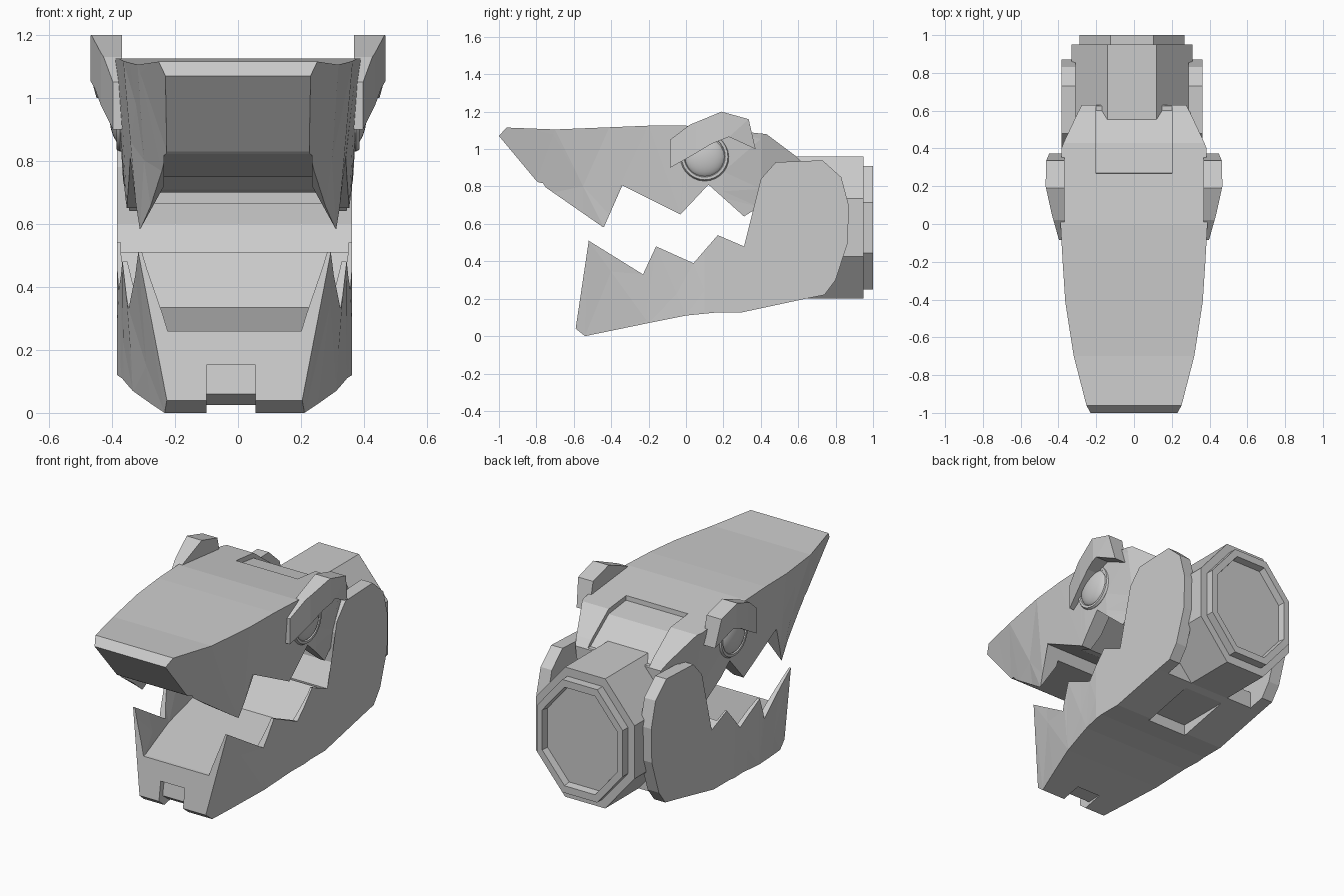
import bpy, bmesh, math

if "Cube" in bpy.data.objects:
    bpy.data.objects.remove(bpy.data.objects["Cube"])


def lerp(table, v):
    """Piecewise linear lookup."""
    if v <= table[0][0]:
        return table[0][1]
    for (a, fa), (b, fb) in zip(table, table[1:]):
        if v <= b:
            return fa + (fb - fa) * (v - a) / (b - a)
    return table[-1][1]


def to_object(name, bm):
    bmesh.ops.recalc_face_normals(bm, faces=bm.faces[:])
    if bm.calc_volume(signed=True) < 0:
        bmesh.ops.reverse_faces(bm, faces=bm.faces[:])
    me = bpy.data.meshes.new(name)
    bm.to_mesh(me)
    bm.free()
    ob = bpy.data.objects.new(name, me)
    bpy.context.collection.objects.link(ob)
    return ob


def prism(name, profile, warp, ys=(), zs=()):
    """Side profile (y, z) extruded along x = -1..1, sliced, then x remapped by warp."""
    bm = bmesh.new()
    left = [bm.verts.new((-1, y, z)) for y, z in profile]
    right = [bm.verts.new((1, y, z)) for y, z in profile]
    bm.faces.new(left)
    bm.faces.new(right[::-1])
    n = len(profile)
    for i in range(n):
        j = (i + 1) % n
        bm.faces.new((left[i], right[i], right[j], left[j]))
    bmesh.ops.triangulate(bm, faces=bm.faces[:])
    cuts = [((0, y, 0), (0, 1, 0)) for y in ys] + [((0, 0, z), (0, 0, 1)) for z in zs]
    for co, no in cuts:
        bmesh.ops.bisect_plane(bm, geom=bm.verts[:] + bm.edges[:] + bm.faces[:],
                               dist=1e-5, plane_co=co, plane_no=no)
    bmesh.ops.triangulate(bm, faces=bm.faces[:])
    for v in bm.verts:
        v.co.x = warp(*v.co)
    return to_object(name, bm)


def volume(me):
    bm = bmesh.new()
    bm.from_mesh(me)
    vol = bm.calc_volume()
    bm.free()
    return vol


def cut(ob, *cutters):
    """Subtract cutters one by one, bake, and delete them; retry with another solver if one fails."""
    for c in cutters:
        c.hide_render = True
        before = volume(ob.data)
        for solver in ('EXACT', 'MANIFOLD', 'FLOAT'):
            m = ob.modifiers.new("cut", 'BOOLEAN')
            m.operation, m.solver, m.object = 'DIFFERENCE', solver, c
            dg = bpy.context.evaluated_depsgraph_get()
            me = bpy.data.meshes.new_from_object(ob.evaluated_get(dg))
            ob.modifiers.clear()
            if before * .2 < volume(me) < before * .99999:
                ob.data = me
                break
        bpy.data.objects.remove(c)


def smooth(ob, angle):
    bpy.ops.object.select_all(action='DESELECT')
    ob.select_set(True)
    bpy.context.view_layer.objects.active = ob
    bpy.ops.object.shade_smooth_by_angle(angle=math.radians(angle))


def box(name, x, y, z):
    prof = [(y[0], z[0]), (y[1], z[0]), (y[1], z[1]), (y[0], z[1])]
    return prism(name, prof, lambda s, *_: x[0] if s < 0 else x[1])


# Upper jaw: tapered snout with toothed sides
UP_W = [(-1, .24), (-.7, .32), (-.4, .365), (0, .388), (.4, .388), (.64, .30)]
UP_T = [(-1, .24), (-.75, .24), (-.44, .09), (.25, .06), (.4, .14), (.64, .14)]


def upper_w(y, z):
    return lerp(UP_W, y) - lerp(UP_T, y) * (1.11 - z)


upper = prism("upper_jaw", [
    (-1, 1.07), (-.96, 1.115), (-.7, 1.105), (-.2, 1.125), (0, 1.125), (.43, 1.08),
    (.59, .96), (.63, .92), (.63, .7), (.39, .69), (.31, .64), (.12, .81), (-.03, .65),
    (-.35, .81), (-.44, .58), (-.8, .83)],
    lambda x, y, z: x * upper_w(y, z), ys=(-.85, -.71, -.55, -.41, -.21, .01, .2, .4, .5))


def palate_w(x, y, z):
    return x * min(.235 + max(0, .72 - z) * .55 + max(0, y + .45) * .07, .33)


palate = prism("palate_cutter", [
    (-.79, .822), (-.35, .745), (-.1, .70), (.12, .82), (.35, .86), (.35, .4), (-.79, .4)],
    palate_w, ys=(-.45,), zs=(.72, .55))
recess = prism("crown_cutter", [(.26, 1.2), (.27, 1.07), (.43, 1.05), (.6, .925), (.8, .925), (.8, 1.2)],
               lambda x, y, z: x * .2)
cut(upper, palate, recess)

# Lower jaw: toothed trough running back into tall cheek plates
OFF = -.011
LOW_W = [(-.59, .208), (-.2, .318), (.1, .373)]


def lower_w(y, z):
    return lerp(LOW_W, y) + .17 * z * max(0, min(1, (.1 - y) / .69))


def trough_w(y, z):
    wall = .06 if y > .34 else max(.012, .05 - max(0, z - .26) * .16)
    return lower_w(y, min(z, .52)) - wall


lower = prism("lower_jaw", [
    (-.54, 0), (-.59, .04), (-.52, .51), (-.23, .33), (-.16, .48), (.04, .39), (.17, .54),
    (.31, .48), (.385, .60), (.385, .78), (.40, .84), (.48, .93), (.73, .94), (.83, .85),
    (.87, .7), (.865, .5), (.80, .3), (.74, .22), (.64, .2), (.29, .125), (.15, .125),
    (0, .11), (-.2, .07)],
    lambda x, y, z: x * lower_w(y, z) + OFF, ys=(-.4, -.21, -.05, .1))
trough = prism("trough_cutter", [
    (-.7, .255), (-.54, .26), (.1, .335), (.42, .72), (.52, .74), (.52, 1.2), (-.7, 1.2)],
    lambda x, y, z: x * trough_w(y, z) + OFF, ys=(-.4, -.2, .1, .33, .35), zs=(.51,))
rear_gap = prism("rear_cutter", [(.5, .3), (.64, .3), (.645, -.2), (1.2, -.2), (1.2, 1.21), (.5, 1.21)],
                 lambda x, y, z: x * .30 + OFF)
belly_slot = box("belly_cutter", (-.14, .12), (.27, .7), (-.2, .19))
chin = prism("chin_cutter", [
    (-.8, -.1), (-.8, .152), (-.54, .152), (-.555, .06), (-.51, .025), (-.42, .03), (-.42, -.1)],
    lambda x, y, z: x * .078 - .022)
cut(lower, trough, rear_gap, belly_slot, chin)


# Neck: stretched octagonal drum with stepped, recessed end
def octagon(bm, y, s):
    pts = [(.13, .38), (.32, .155), (.32, -.155), (.13, -.38)]
    pts += [(-a, -b) for a, b in pts]
    return [bm.verts.new((OFF + a * s, y, .58 + b * s)) for a, b in pts]


bm = bmesh.new()
rings = [octagon(bm, y, s) for y, s in
         [(.45, 1), (.95, 1), (.95, .87), (1.0, .87), (1.0, .76), (.96, .74)]]
for a, b in zip(rings, rings[1:]):
    for i in range(8):
        j = (i + 1) % 8
        bm.faces.new((a[i], a[j], b[j], b[i]))
bm.faces.new(rings[0])
bm.faces.new(rings[-1])
to_object("neck", bm)

# Eyes with rims, and angular brows, on both sides
BROW_W = [(-.085, .397), (.05, .435), (.2, .468), (.34, .465), (.38, .445)]
for side, s in (("left", -1), ("right", 1)):
    bpy.ops.mesh.primitive_uv_sphere_add(segments=24, ring_count=12, radius=1,
                                         location=(s * .365, .1, .96))
    eye = bpy.context.object
    eye.name = "eye_" + side
    eye.scale = (.045, .112, .112)
    smooth(eye, 40)
    bpy.ops.mesh.primitive_torus_add(location=(s * .374, .1, .96), rotation=(0, math.pi / 2, 0),
                                     major_radius=.117, minor_radius=.014,
                                     major_segments=28, minor_segments=6)
    rim = bpy.context.object
    rim.name = "eye_rim_" + side
    smooth(rim, 40)
    prism("brow_" + side, [
        (-.085, .90), (-.085, 1.05), (.02, 1.13), (.19, 1.2), (.335, 1.16), (.372, 1.0),
        (.23, 1.065), (.14, 1.03), (.04, .97)],
        lambda x, y, z: s * (.368 if x < 0 else lerp(BROW_W, y)), ys=(.05, .2))
